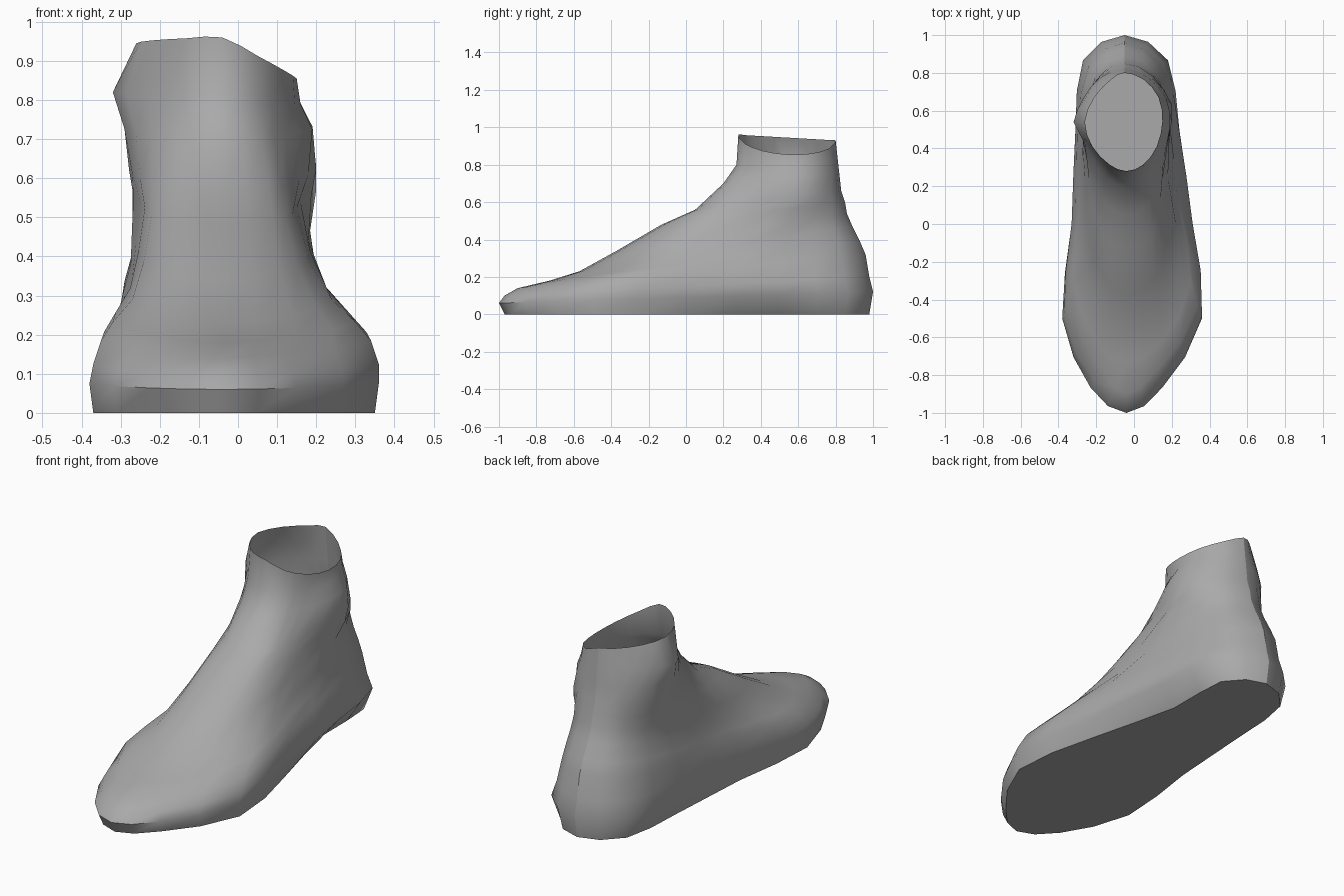
import bpy, bmesh, math
from mathutils import Vector

cube = bpy.data.objects.get("Cube")
if cube:
    bpy.data.objects.remove(cube, do_unlink=True)

UNIT = 0.01      # tables are in hundredths
STEPS = 2        # points per control span around a ring

# Side profile of each ring, sole to rim: front (y, z), back (y, z)
profile = [
    (-97, 0, 98, 0), (-100, 6, 100, 12), (-97, 10, 98, 20),
    (-90, 14, 96, 32), (-73, 18, 93, 39), (-57, 23, 89, 47),
    (-37, 34, 86, 54), (-13, 48, 85, 60), (5, 56, 83, 66),
    (20, 70, 82, 75), (27, 80, 81, 84), (28, 96, 80, 93),
]
# Half-widths from toe to heel for each ring, on the right and left
right_widths = [
    (22, 37, 32, 29, 25), (23, 38, 33, 31, 27), (21, 37, 33, 31, 25),
    (16, 35, 31, 30, 24), (20, 32, 29, 29, 22), (18, 27, 27, 27, 20),
    (16, 24, 26, 27, 19), (15, 22, 25, 27, 18), (14, 22, 27, 27, 18),
    (14, 22, 29, 27, 17), (14, 23, 32, 25, 14), (13, 22, 26, 21, 12),
]
left_widths = [
    (14, 35, 27, 15, 14), (15, 36, 31, 24, 18), (14, 36, 31, 24, 16),
    (12, 34, 28, 21, 14), (15, 30, 24, 19, 13), (14, 24, 20, 19, 12),
    (11, 18, 18, 18, 11), (9, 14, 16, 20, 10), (8, 13, 18, 20, 9),
    (6, 12, 19, 17, 7), (5, 12, 16, 14, 5), (5, 12, 15, 13, 5),
]


def make_material(name, grey):
    mat = bpy.data.materials.new(name)
    mat.use_nodes = True
    colour = (grey, grey, grey, 1)
    mat.diffuse_color = colour
    mat.node_tree.nodes["Principled BSDF"].inputs["Base Color"].default_value = colour
    return mat


def spline(points):
    """Smooth closed curve through the control points."""
    count, out = len(points), []
    for i in range(count):
        a, b, c, d = (points[(i + k) % count] for k in (-1, 0, 1, 2))
        for s in range(STEPS):
            t = s / STEPS
            out.append(b + (c - a) * t / 2
                       + (a * 2 - b * 5 + c * 4 - d) * t ** 2 / 2
                       + (b * 3 - a - c * 3 + d) * t ** 3 / 2)
    return out


def ring(level):
    """Toe, along the left side to the heel, back along the right side."""
    front_y, front_z, back_y, back_z = profile[level]
    # the rim dips on the left side
    dip = {len(profile) - 1: 6, len(profile) - 2: 2}.get(level, 0)

    def point(x, station, drop=0):
        f = (1 - math.cos(math.pi * station / 6)) / 2
        z = front_z + (back_z - front_z) * f
        z -= drop * math.sin(math.pi * station / 6)
        return Vector((x, front_y + (back_y - front_y) * f, z)) * UNIT

    left = [point(w, i + 1, dip * 1.5) for i, w in enumerate(left_widths[level])]
    right = [point(-w, i + 1) for i, w in enumerate(right_widths[level])]
    return spline([point(-4, 0)] + left + [point(-5, 6)] + right[::-1])


# Loft the rings into an open-topped shell
bm = bmesh.new()
rings = [[bm.verts.new(p) for p in ring(level)] for level in range(len(profile))]
count = len(rings[0])
for low, high in zip(rings, rings[1:]):
    for i in range(count):
        j = (i + 1) % count
        bm.faces.new((low[i], low[j], high[j], high[i]))

# Flat sole
for v in rings[0]:
    v.co.z = 0
bm.faces.new(rings[0][::-1])

mesh = bpy.data.meshes.new("ankle_boot")
bm.to_mesh(mesh)
bm.free()
mesh.materials.append(make_material("mid_grey", 0.4))
boot = bpy.data.objects.new("ankle_boot", mesh)
bpy.context.collection.objects.link(boot)

# Smooth sides with a sharp sole edge and heel seam
bpy.ops.object.select_all(action="DESELECT")
boot.select_set(True)
bpy.context.view_layer.objects.active = boot
bpy.ops.object.shade_smooth_by_angle(angle=math.radians(50))
seam = {level * count + count // 2 for level in range(len(profile))}
for edge in mesh.edges:
    if set(edge.vertices) <= seam:
        edge.use_edge_sharp = True
